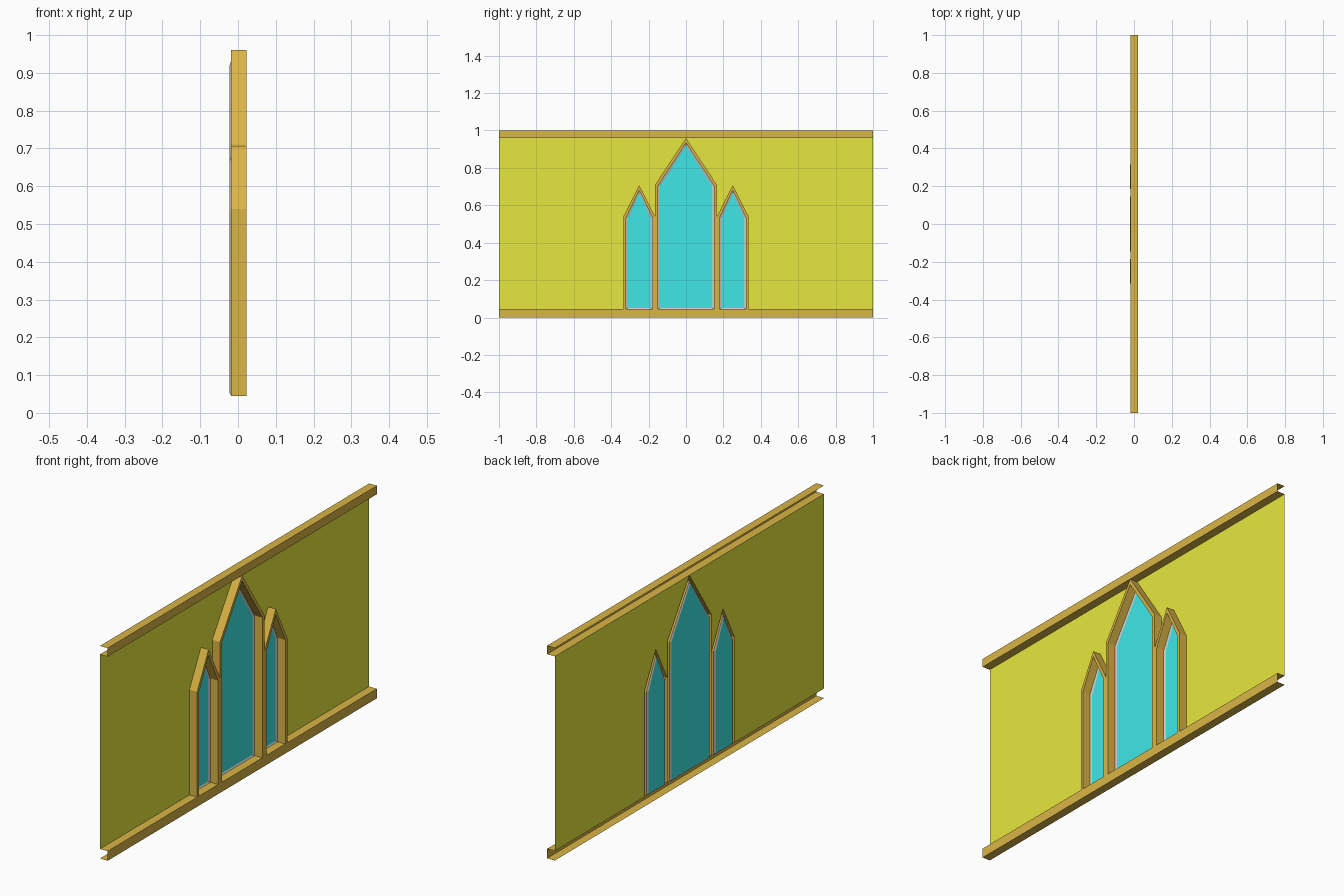
import bpy

if "Cube" in bpy.data.objects:
    bpy.data.objects.remove(bpy.data.objects["Cube"])

BACK, FRONT, GLASS = -0.018, 0.022, -0.022   # depth planes along x
LOW, HIGH = 0.045, 0.96                      # panel bottom and top


def material(name, rgb):
    m = bpy.data.materials.new(name)
    m.diffuse_color = (*rgb, 1)
    m.use_nodes = True
    m.node_tree.nodes["Principled BSDF"].inputs["Base Color"].default_value = m.diffuse_color
    return m


wood = material("wood", (0.70, 0.46, 0.06))
plaster = material("plaster", (0.80, 0.80, 0.05))
pane = material("pane", (0.05, 0.80, 0.80))


def make(name, verts, faces, mat=None, mirror=False):
    mesh = bpy.data.meshes.new(name)
    mesh.from_pydata(verts, [], faces)
    ob = bpy.data.objects.new(name, mesh)
    bpy.context.collection.objects.link(ob)
    if mat:
        mesh.materials.append(mat)
    if mirror:
        mod = ob.modifiers.new("mirror", 'MIRROR')
        mod.use_axis = (False, True, False)
    return ob


def loft(name, rings, mat=None, closed=False, mirror=False, skip=()):
    """Bridge successive rings of points; skip holds (ring, segment) pairs."""
    n = len(rings[0])
    verts = [p for r in rings for p in r]
    faces = []
    for k in range(len(rings) - 1):
        for i in range(n if closed else n - 1):
            if (k, i) not in skip:
                j = (i + 1) % n
                a, b = k * n, (k + 1) * n
                faces.append((a + i, b + i, b + j, a + j))
    return make(name, verts, faces, mat, mirror)


def arch(x, cy, half, bottom, shoulder, apex):
    """Pointed arch outline from the -y foot over the apex to the +y foot."""
    return [(x, cy - half, bottom), (x, cy - half, shoulder), (x, cy, apex),
            (x, cy + half, shoulder), (x, cy + half, bottom)]


def window(name, cy, half, shoulder, apex, mirror=False, skip=()):
    def outer(x):
        return arch(x, cy, half, LOW, shoulder, apex)

    def inner(x):
        return arch(x, cy, half - 0.015, LOW, shoulder - 0.006, apex - 0.027)

    glass = arch(GLASS, cy, half - 0.025, 0.052, shoulder - 0.01, apex - 0.04)
    # wooden frame, open at the back
    loft(name + "_frame", [outer(BACK), outer(FRONT), inner(FRONT), inner(BACK)],
         wood, mirror=mirror, skip=skip)
    # grey sloped trim round the glass
    loft(name + "_trim", [inner(BACK), glass], closed=True, mirror=mirror)
    make(name + "_glass", glass, [(4, 3, 2, 1, 0)], pane, mirror)


# top and bottom rails: channels open at the back and at the ends
for name, z0, z1 in (("bottom_rail", 0, LOW), ("top_rail", HIGH, 1)):
    profile = [(BACK, z1), (FRONT, z1), (FRONT, z0), (BACK, z0)]
    loft(name, [[(x, -1, z), (x, 1, z)] for x, z in profile], wood)

# centre window and the pair of side windows
window("centre_window", 0, 0.165, 0.71, HIGH)
window("side_window", 0.25, 0.085, 0.54, 0.707, mirror=True, skip={(0, 0)})

# wall panel, cut around the windows
outline = [(1, LOW), (1, HIGH), (0, HIGH), (0.165, 0.71), (0.165, 0.54),
           (0.25, 0.707), (0.335, 0.54), (0.335, LOW)]
make("wall_panel", [(BACK, y, z) for y, z in outline],
     [tuple(range(len(outline)))], plaster, mirror=True)
